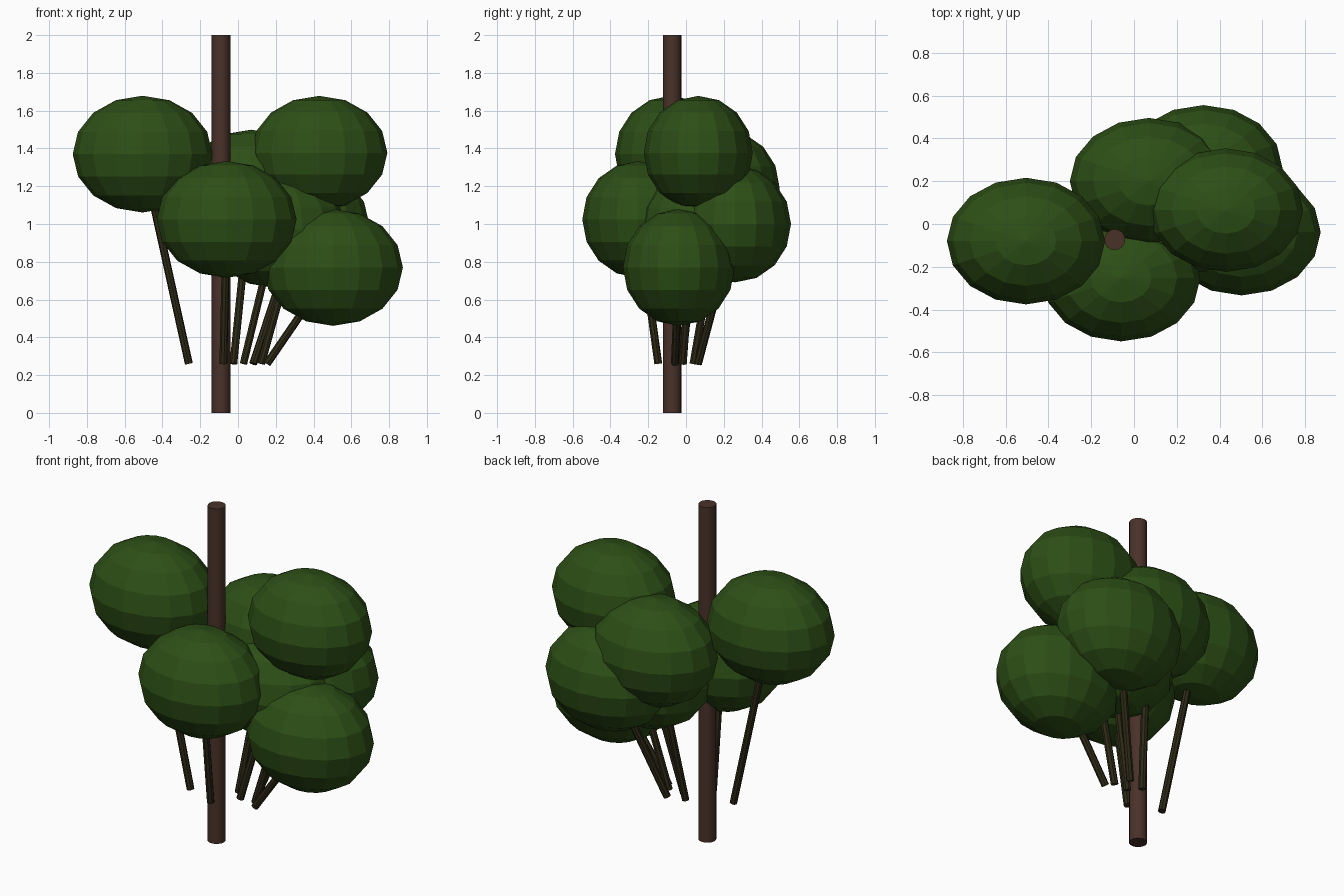
import bpy
from mathutils import Vector

if "Cube" in bpy.data.objects:
    bpy.data.objects.remove(bpy.data.objects["Cube"])


def material(name, color):
    m = bpy.data.materials.new(name)
    m.diffuse_color = (*color, 1)
    m.use_nodes = True
    m.node_tree.nodes["Principled BSDF"].inputs["Base Color"].default_value = m.diffuse_color
    return m


BARK = material("brown bark", (0.066, 0.031, 0.022))
STEM = material("dark olive stem", (0.027, 0.023, 0.008))
LEAF = material("dark green foliage", (0.026, 0.078, 0.008))


def rod(name, start, end, radius, sides, mat):
    """Cylinder running between two points."""
    a, b = Vector(start), Vector(end)
    bpy.ops.mesh.primitive_cylinder_add(
        vertices=sides, radius=radius, depth=(b - a).length, location=(a + b) / 2,
        rotation=(b - a).to_track_quat('Z', 'Y').to_euler())
    bpy.ops.object.shade_smooth_by_angle()
    ob = bpy.context.object
    ob.name = name
    ob.data.materials.append(mat)


# Trunk
TX, TY = -0.09, -0.073
rod("trunk", (TX, TY, 0), (TX, TY, 2), 0.049, 16, BARK)

# Leaf clumps: centre and overall size factor
CLUMPS = [
    ((-0.505, -0.08, 1.37), 1.0),
    ((0.43, 0.065, 1.377), 0.975),
    ((-0.06, -0.253, 1.024), 1.0),
    ((0.503, -0.038, 0.77), 1.0),
    ((0.07, 0.20, 1.19), 1.0),
    ((0.325, 0.26, 1.0), 1.0),
    ((0.20, 0.055, 0.97), 1.0),
]

for i, (c, s) in enumerate(CLUMPS, 1):
    # Flattened low-poly foliage ball
    bpy.ops.mesh.primitive_uv_sphere_add(segments=16, ring_count=8, radius=1, location=c)
    ball = bpy.context.object
    ball.name = f"foliage_{i}"
    ball.scale = (0.37 * s, 0.296 * s, 0.309 * s)
    ball.data.materials.append(LEAF)
    # Stem from a ring near the trunk up into the ball
    foot = (TX + 0.41 * (c[0] - TX), TY + 0.41 * (c[1] - TY), 0.26)
    rod(f"stem_{i}", foot, c, 0.021, 8, STEM)
